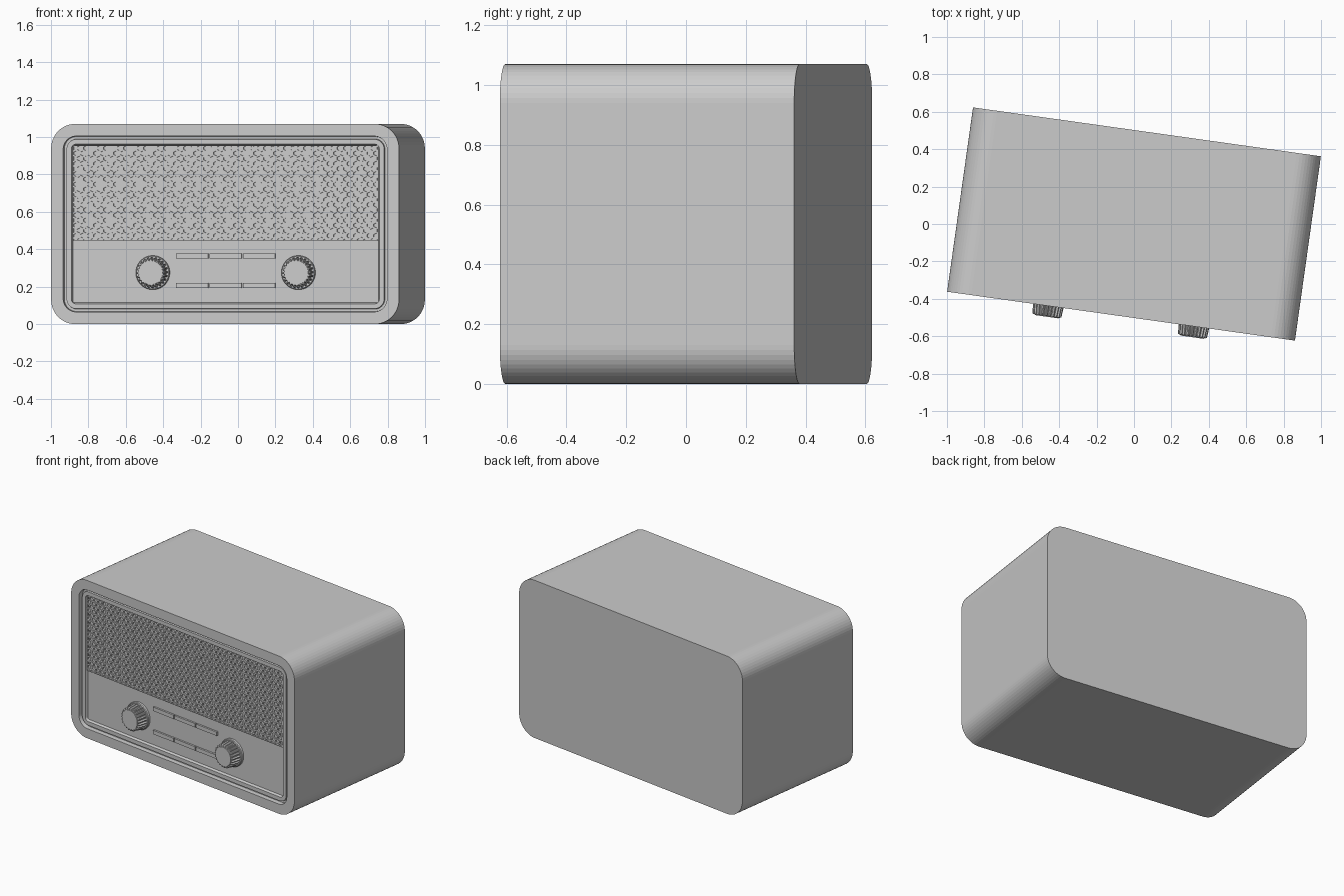
import bpy, bmesh
from math import sin, cos, pi, radians, sqrt

if "Cube" in bpy.data.objects:
    bpy.data.objects.remove(bpy.data.objects["Cube"])

WIDTH, DEPTH, HEIGHT = 1.878, 0.995, 1.07
FRONT = -DEPTH / 2
PANEL = -0.468          # depth of the recessed front panel
TURN = radians(-8)      # the whole set stands slightly turned


def finish(bm, name):
    bmesh.ops.recalc_face_normals(bm, faces=bm.faces)
    mesh = bpy.data.meshes.new(name)
    bm.to_mesh(mesh)
    bm.free()
    obj = bpy.data.objects.new(name, mesh)
    bpy.context.collection.objects.link(obj)
    obj.rotation_euler.z = TURN
    return obj


def loft(name, loops):
    """Skin matching closed loops and cap both ends."""
    bm = bmesh.new()
    rings = [[bm.verts.new(p) for p in loop] for loop in loops]
    for a, b in zip(rings, rings[1:]):
        for i in range(len(a)):
            j = (i + 1) % len(a)
            bm.faces.new((a[i], a[j], b[j], b[i]))
    bm.faces.new(rings[0])
    bm.faces.new(rings[-1])
    return finish(bm, name)


def rounded_rect(inset, radius, y, steps=12):
    hx, hz = WIDTH / 2 - inset - radius, HEIGHT / 2 - inset - radius
    points = []
    for corner, (sx, sz) in enumerate([(1, 1), (-1, 1), (-1, -1), (1, -1)]):
        for k in range(steps + 1):
            a = (corner + k / steps) * pi / 2
            points.append((sx * hx + radius * cos(a), y,
                           HEIGHT / 2 + sz * hz + radius * sin(a)))
    return points


def circle(x, z, y, radius, flute=0, teeth=24):
    """Circle, optionally notched into teeth."""
    points = []
    for i in range(teeth * 4):
        r = radius - (flute if i % 4 > 1 else 0)
        a = 2 * pi * i / (teeth * 4)
        points.append((x + r * cos(a), y, z + r * sin(a)))
    return points


def box(name, x, z, w, h, y_front, y_back):
    return loft(name, [[(x + sx * w / 2, y, z + sz * h / 2)
                        for sx, sz in [(1, 1), (-1, 1), (-1, -1), (1, -1)]]
                       for y in (y_front, y_back)])


# Cabinet with a groove, a raised bezel and a recessed panel
loft("cabinet", [rounded_rect(*section) for section in [
    (0, 0.13, -FRONT),
    (0, 0.13, FRONT),
    (0.065, 0.07, FRONT),
    (0.067, 0.068, PANEL),
    (0.080, 0.055, PANEL),
    (0.082, 0.053, FRONT + 0.012),
    (0.108, 0.025, FRONT + 0.012),
    (0.114, 0.010, PANEL)]])

# Perforated speaker grille: staggered hexagons trimmed to a rectangle
left, right, bottom, top = -0.825, 0.825, 0.445, 0.956
pitch, row = 0.036, 0.0275
surface = PANEL - 0.009
bm = bmesh.new()
for j in range(-1, int((top - bottom) / row) + 3):
    for i in range(-1, int((right - left) / pitch) + 3):
        cx = left + (i + (j % 2) / 2) * pitch
        cz = bottom + j * row
        bm.faces.new([bm.verts.new((cx + pitch / sqrt(3) * sin(k * pi / 3), surface,
                                    cz + row / 1.5 * cos(k * pi / 3)))
                      for k in range(6)])
bmesh.ops.remove_doubles(bm, verts=bm.verts, dist=0.001)
for point, normal in [((left, 0, 0), (-1, 0, 0)), ((right, 0, 0), (1, 0, 0)),
                      ((0, 0, bottom), (0, 0, -1)), ((0, 0, top), (0, 0, 1))]:
    bmesh.ops.bisect_plane(bm, geom=bm.verts[:] + bm.edges[:] + bm.faces[:],
                           plane_co=point, plane_no=normal, clear_outer=True)
bmesh.ops.recalc_face_normals(bm, faces=bm.faces)
if bm.faces[:][0].normal.y > 0:
    bmesh.ops.reverse_faces(bm, faces=bm.faces)
holes = bm.faces[:]
bmesh.ops.inset_individual(bm, faces=holes, thickness=0.0045, use_even_offset=True)
bmesh.ops.inset_individual(bm, faces=holes, thickness=0.0005, depth=-0.007)
rim = [e for e in bm.edges if e.is_boundary]
skirt = bmesh.ops.extrude_edge_only(bm, edges=rim)["geom"]
for v in skirt:
    if isinstance(v, bmesh.types.BMVert):
        v.co.y = PANEL
finish(bm, "speaker_grille")

# Fluted knobs on round collars
for side, x in (("right", -0.393), ("left", 0.393)):
    z = 0.275
    loft(side + "_knob_collar", [circle(x, z, PANEL, 0.091),
                                 circle(x, z, PANEL - 0.014, 0.091),
                                 circle(x, z, PANEL - 0.018, 0.087)])
    loft(side + "_knob", [circle(x, z, PANEL - 0.015, 0.084, 0.010),
                          circle(x, z, PANEL - 0.080, 0.078, 0.010),
                          circle(x, z, PANEL - 0.084, 0.070, 0.004)])
    loft(side + "_knob_cap", [circle(x, z, PANEL - 0.07, 0.066),
                              circle(x, z, PANEL - 0.088, 0.064)])

# Two rows of slim push buttons
for label, z in (("upper", 0.363), ("lower", 0.206)):
    for n in range(3):
        box(f"{label}_button_{n + 1}", (n - 1) * 0.181, z, 0.174, 0.026,
            PANEL - 0.012, PANEL + 0.002)
